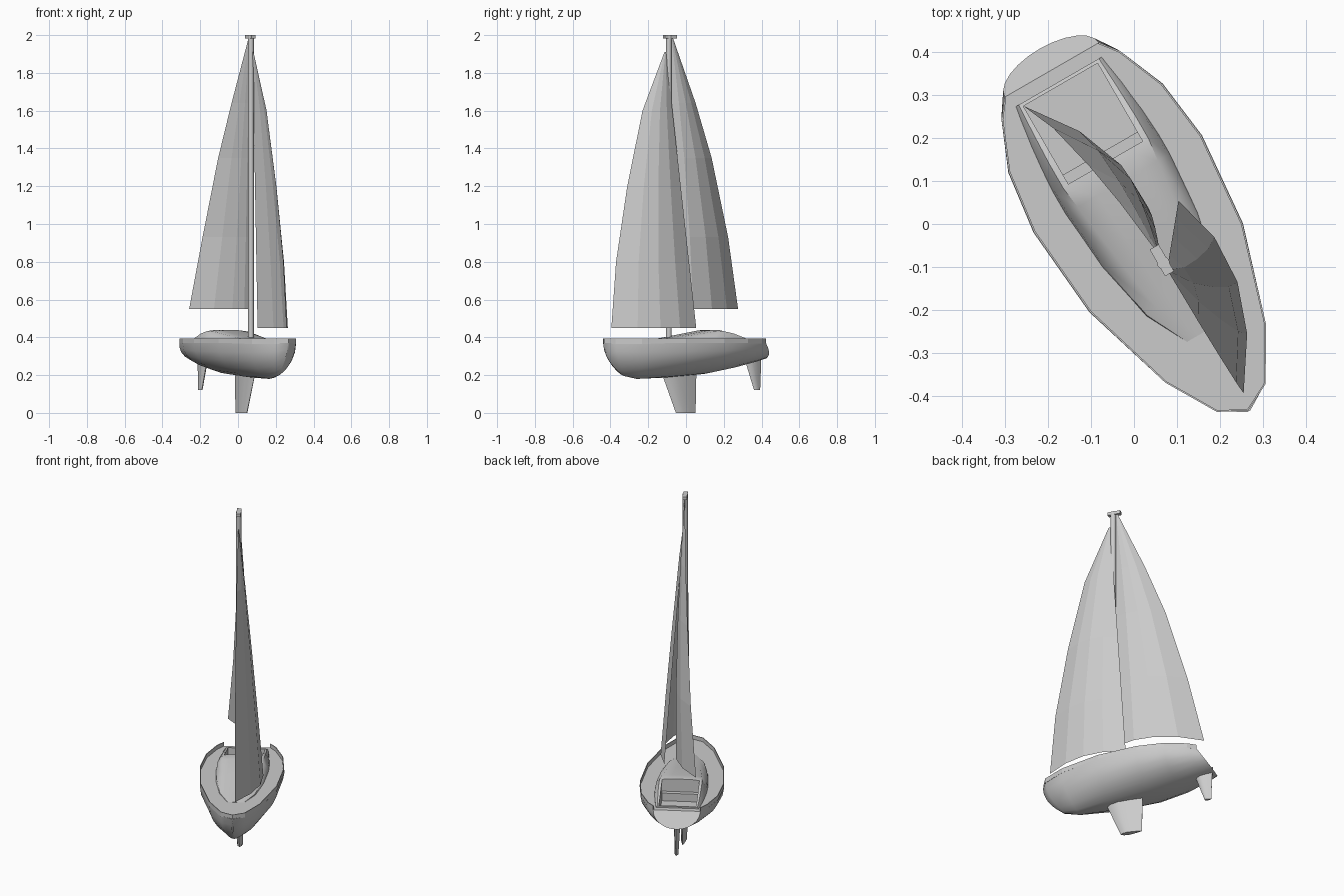
import bpy, bmesh, math

if "Cube" in bpy.data.objects:
    bpy.data.objects.remove(bpy.data.objects["Cube"])

HEAD = math.radians(30)          # the boat is turned 30 degrees
CX, CY = 0.012, 0.007            # centreline offset
DECK = 0.37


def P(u, v, z):
    """Boat space (u forward, v sideways) to world space."""
    c, s = math.cos(HEAD), math.sin(HEAD)
    return (CX + u * s + v * c, CY - u * c + v * s, z)


def make(name, verts, faces, smooth=None, closed=True):
    me = bpy.data.meshes.new(name)
    me.from_pydata([P(*v) for v in verts], [], faces)
    bm = bmesh.new()
    bm.from_mesh(me)
    bmesh.ops.recalc_face_normals(bm, faces=bm.faces)
    bm.to_mesh(me)
    bm.free()
    ob = bpy.data.objects.new(name, me)
    bpy.context.collection.objects.link(ob)
    if smooth:
        shade(ob, smooth)
    return ob


def activate(ob):
    bpy.ops.object.select_all(action='DESELECT')
    ob.select_set(True)
    bpy.context.view_layer.objects.active = ob


def shade(ob, deg):
    activate(ob)
    bpy.ops.object.shade_smooth_by_angle(angle=math.radians(deg))


def loft(name, rings, smooth=None):
    """Closed loft through rings of equal length, with end caps."""
    n = len(rings[0])
    verts = [p for r in rings for p in r]
    faces = [[i * n + j, i * n + (j + 1) % n, (i + 1) * n + (j + 1) % n, (i + 1) * n + j]
             for i in range(len(rings) - 1) for j in range(n)]
    faces += [list(range(n)), list(range((len(rings) - 1) * n, len(rings) * n))]
    return make(name, verts, faces, smooth)


def box(name, u0, u1, hw, z0, z1):
    return loft(name, [[(u, -hw, z0), (u, hw, z0), (u, hw, z1), (u, -hw, z1)] for u in (u0, u1)])


def cut(ob, cutter):
    activate(ob)
    m = ob.modifiers.new("cut", 'BOOLEAN')
    m.operation, m.object, m.solver = 'DIFFERENCE', cutter, 'EXACT'
    bpy.ops.object.modifier_apply(modifier=m.name)


# Hull: deck u, half width, bottom u, bottom z, rake power
stations = [(-.407, .127, -.464, .285, 1), (-.365, .160, -.400, .268, 1),
            (-.25, .208, -.26, .236, 2), (-.10, .227, -.10, .206, 2),
            (.126, .207, .126, .187, 2), (.356, .136, .31, .18, 2),
            (.475, .065, .39, .196, 2), (.512, .004, .43, .225, 2)]
rings = []
for ud, w, ub, zb, k in stations:
    p = 1 if ud < 0.2 else 1.15
    ring = []
    for i in range(13):
        a = math.pi * i / 12
        s, c = math.sin(a), math.cos(a)
        ring.append((ud + (ub - ud) * s ** k, w * math.copysign(abs(c) ** p, c),
                     DECK - (DECK - zb) * s))
    rings.append(ring)
hull = loft("hull", rings)

# Cabin top running aft into the cockpit coaming: u, base half width, top half width, top z
cabin_st = [(.30, .05, .03, .371), (.20, .10, .065, .386), (.05, .130, .088, .412),
            (-.10, .142, .108, .437), (-.155, .142, .115, .44), (-.22, .138, .115, .425),
            (-.30, .130, .112, .395), (-.375, .120, .108, .378)]
cab_rings = []
for u, wb, wt, zt in cabin_st:
    half = [(wb, .36), (wb - .006, DECK + (zt - DECK) * .35), (wt, zt - (zt - DECK) * .1),
            (wt * .5, zt)]
    cab_rings.append([(u, v, z) for v, z in half] + [(u, -v, z) for v, z in reversed(half)])
cabin = loft("cabin", cab_rings)

# Cockpit well cut through both
well = box("cockpit_cutter", -.367, -.157, .1, .32, .6)
well.hide_render = True
for ob in (hull, cabin):
    cut(ob, well)
    shade(ob, 38)
bpy.data.objects.remove(well)
box("cockpit_step", -.182, -.155, .1, .318, .365)

# Toe rail along the deck edge
edge = [(s[0], s[1] * .985) for s in stations]
path = edge[:-1] + [(.508, 0)] + [(u, -v) for u, v in reversed(edge[:-1])]
n = len(path)
rail = make("toe_rail", [(u, v, z) for z in (.366, .393) for u, v in path],
            [[i, i + 1, n + i + 1, n + i] for i in range(n - 1)])
sol = rail.modifiers.new("thickness", 'SOLIDIFY')
sol.thickness, sol.offset = .004, 0


# Keel and rudder: foil sections at two heights
def fin(name, levels):
    foil = [(0, 0), (.12, .7), (.35, 1), (.7, .6), (1, .05)]
    rs = []
    for lead, trail, t, z in levels:
        side = [(lead + (trail - lead) * f, t * h, z) for f, h in foil]
        rs.append(side + [(u, -v, z) for u, v, z in reversed(side[1:])])
    return loft(name, rs, 40)


fin("keel", [(.165, -.055, .024, .23), (.07, -.05, .016, 0)])
fin("rudder", [(-.345, -.452, .018, .30), (-.408, -.445, .010, .12)])

# Mast and masthead fitting
loft("mast", [[(.113 + .015 * math.cos(a), .015 * math.sin(a), z)
               for a in [math.tau * i / 12 for i in range(12)]] for z in (.38, 2.0)], 40)
box("masthead", .07, .142, .012, 1.982, 2.0)


# Sails: rows of (z, luff u, luff v, leech u, leech v), bellied to port
def sail(name, rows, belly, cols=4):
    verts = []
    for z, lu, lv, eu, ev in rows:
        chord = math.hypot(lu - eu, lv - ev)
        for j in range(cols + 1):
            t = j / cols
            verts.append((lu + (eu - lu) * t,
                          lv + (ev - lv) * t + belly * chord * 4 * t * (1 - t), z))
    m = cols + 1
    faces = [[i * m + j, i * m + j + 1, (i + 1) * m + j + 1, (i + 1) * m + j]
             for i in range(len(rows) - 1) for j in range(cols)]
    return make(name, verts, faces)


sail("mainsail", [(.55, .1, 0, -.368, -.1), (.93, .1, 0, -.287, -.065),
                  (1.35, .1, 0, -.17, -.037), (1.64, .1, 0, -.061, -.018),
                  (1.985, .1, 0, .088, 0)], .165)
jib_luff = [(.45, .47), (.8, .44), (1.2, .37), (1.6, .275), (1.91, .14)]
jib = []
for z, lu in jib_luff:
    t = (z - .45) / 1.46
    jib.append((z, lu, .01 * (1 - t), .005 + .125 * t, .103 * (1 - t)))
sail("jib", jib, .15)
